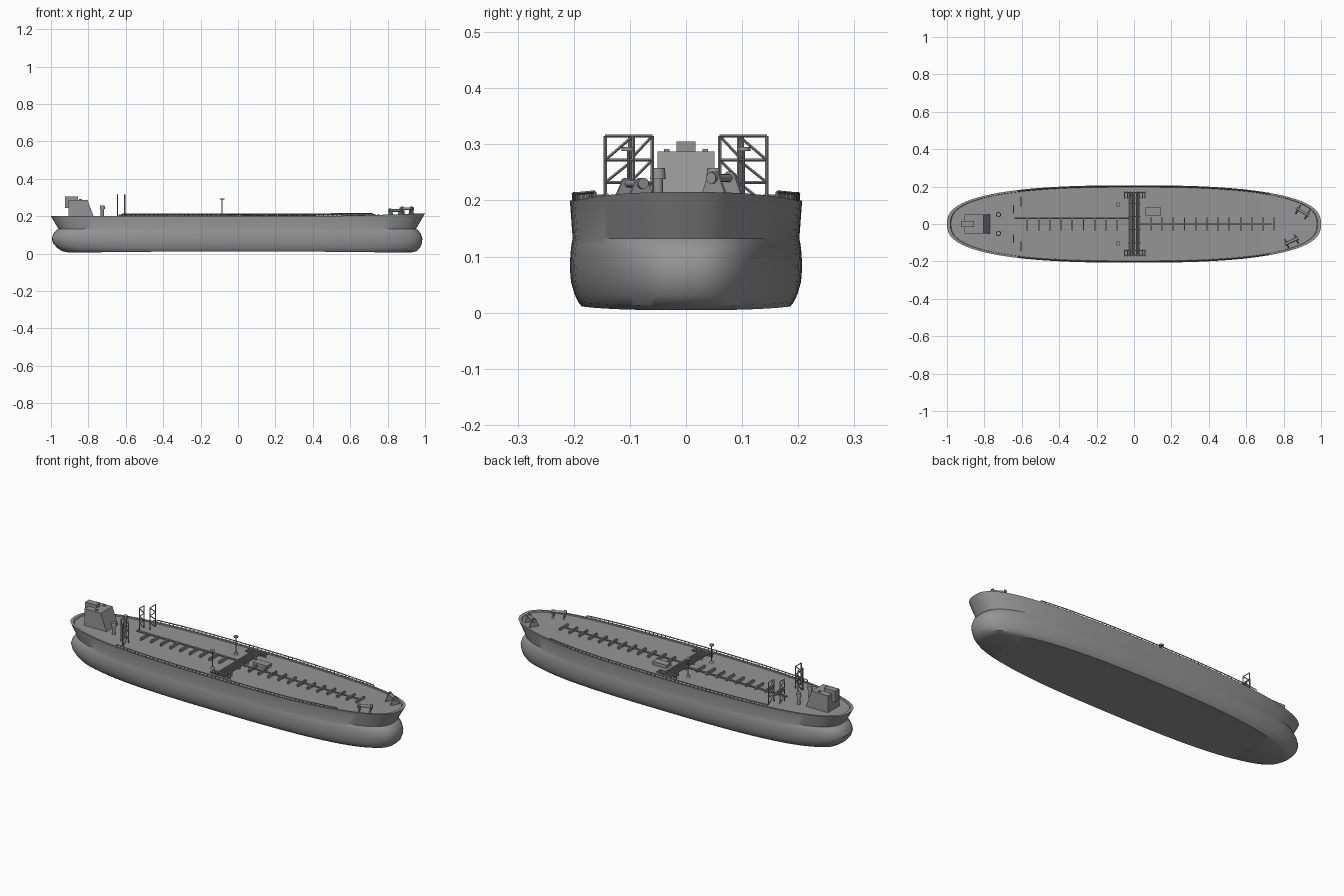
import bpy, bmesh, math
from mathutils import Vector, Matrix

if "Cube" in bpy.data.objects:
    bpy.data.objects.remove(bpy.data.objects["Cube"])

grey = bpy.data.materials.new("ship grey")
grey.use_nodes = True
GREY = (0.3, 0.3, 0.3, 1)
grey.diffuse_color = GREY
grey.node_tree.nodes["Principled BSDF"].inputs["Base Color"].default_value = GREY
DECK = 0.194
POWER = 2.6


def finish(bm, name, smooth=True):
    bmesh.ops.recalc_face_normals(bm, faces=bm.faces)
    mesh = bpy.data.meshes.new(name)
    bm.to_mesh(mesh)
    bm.free()
    mesh.materials.append(grey)
    ob = bpy.data.objects.new(name, mesh)
    bpy.context.collection.objects.link(ob)
    if smooth:
        bpy.ops.object.select_all(action='DESELECT')
        ob.select_set(True)
        bpy.context.view_layer.objects.active = ob
        bpy.ops.object.shade_smooth_by_angle(angle=math.radians(32))
    return ob


def bar(bm, p, q, r, sides=6, r2=None):
    """Round bar from p to q."""
    p, q = Vector(p), Vector(q)
    d = q - p
    m = Matrix.Translation((p + q) / 2) @ d.to_track_quat('Z', 'Y').to_matrix().to_4x4()
    bmesh.ops.create_cone(bm, cap_ends=True, segments=sides, radius1=r,
                          radius2=r if r2 is None else r2, depth=d.length, matrix=m)


def box(bm, x0, x1, y0, y1, z0, z1):
    m = Matrix.Translation(((x0 + x1) / 2, (y0 + y1) / 2, (z0 + z1) / 2))
    bmesh.ops.create_cube(bm, size=1, matrix=m @ Matrix.Diagonal((x1 - x0, y1 - y0, z1 - z0, 1)))


def sheer(x):
    return 0.015 * max(0, (x - 0.4) / 0.6) ** 1.5


# Hull: stacked oval rings (height, aft reach, forward reach, half width)
N = 96
LEVELS = [(0.003, 0.90, 0.92, 0.186), (0.012, 0.94, 0.955, 0.192),
          (0.03, 0.967, 0.973, 0.199), (0.055, 0.988, 0.983, 0.205),
          (0.08, 0.996, 0.986, 0.207), (0.105, 0.988, 0.978, 0.206),
          (0.122, 0.974, 0.966, 0.204), (0.132, 0.96, 0.952, 0.202),
          (0.2, 1.0, 1.0, 0.207), (0.2, 0.982, 0.982, 0.198), (DECK, 0.978, 0.978, 0.197)]
bm = bmesh.new()
rings = []
for z, aft, fwd, half in LEVELS:
    ring = []
    for i in range(N):
        t = 2 * math.pi * i / N
        c, s = math.cos(t), math.sin(t)
        x = math.copysign(abs(c) ** (2 / POWER), c) * (fwd if c > 0 else aft)
        y = math.copysign(abs(s) ** (2 / POWER), s) * half
        lift = sheer(x) if z > 0.15 else 0.009 * (1 - x * x) * max(0, 1 - z / 0.05)
        ring.append(bm.verts.new((x, y, z + lift)))
    rings.append(ring)
for a, b in zip(rings, rings[1:]):
    for i in range(N):
        j = (i + 1) % N
        bm.faces.new((a[i], a[j], b[j], b[i]))
# bottom and deck closed with strips across the beam
for ring in (rings[0], rings[-1]):
    for k in range(N // 2):
        loop = [ring[k], ring[k + 1], ring[(N - k - 1) % N], ring[(N - k) % N]]
        bm.faces.new(list(dict.fromkeys(loop)))
finish(bm, "hull")

# Deckhouse with sloped front, and the overhanging funnel block
bm = bmesh.new()
profile = [(-0.905, DECK), (-0.77, DECK), (-0.805, 0.287), (-0.905, 0.287)]
sides = [[bm.verts.new((x, y, z)) for x, z in profile] for y in (-0.051, 0.051)]
for side in sides:
    bm.faces.new(side)
for i in range(4):
    j = (i + 1) % 4
    bm.faces.new((sides[0][i], sides[0][j], sides[1][j], sides[1][i]))
finish(bm, "deckhouse", False)

bm = bmesh.new()
box(bm, -0.925, -0.856, -0.017, 0.017, 0.243, 0.305)
for y in (-0.034, 0.034):
    box(bm, -0.85, -0.835, y - 0.005, y + 0.005, 0.285, 0.292)
finish(bm, "funnel_and_roof_units", False)

for side, label in ((1, "left"), (-1, "right")):
    # Ventilator
    bm = bmesh.new()
    y = 0.05 * side
    bar(bm, (-0.725, y, DECK), (-0.725, y, 0.24), 0.009, 16)
    bar(bm, (-0.725, y, 0.238), (-0.725, y, 0.258), 0.014, 16, 0.012)
    finish(bm, label + "_ventilator")

    # Lattice towers: two staggered flat frames
    bm = bmesh.new()
    for x, y0, y1 in ((-0.645, 0.06, 0.1), (-0.605, 0.094, 0.144)):
        heights = [0.192, 0.232, 0.272, 0.315]
        inner, outer = y0 * side, y1 * side
        for y in (inner, outer):
            bar(bm, (x, y, heights[0]), (x, y, heights[-1]), 0.0032, 4)
        for lo, hi in zip(heights, heights[1:]):
            bar(bm, (x, inner, hi), (x, outer, hi), 0.0028, 4)
            bar(bm, (x, inner, hi), (x, outer, lo), 0.0025, 4)
    finish(bm, label + "_lattice_tower", False)

    # Lamp mast with disc head and foot
    bm = bmesh.new()
    p = (-0.085, 0.103 * side)
    bar(bm, (*p, DECK), (*p, 0.295), 0.0025, 8)
    bar(bm, (*p, 0.288), (*p, 0.295), 0.012, 16)
    bar(bm, (*p, DECK), (*p, 0.204), 0.011, 16, 0.006)
    finish(bm, label + "_mast")

    # Edge railing following the hull
    bm = bmesh.new()
    steps = 56
    points = []
    for i in range(steps + 1):
        x = -0.62 + 1.34 * i / steps
        y = side * 0.201 * (1 - abs(x) ** POWER) ** (1 / POWER)
        points.append(Vector((x, y, 0.212 + sheer(x) * 0.5)))
    for i, p in enumerate(points):
        bar(bm, (p.x, p.y, DECK), p, 0.0025, 4)
        if i:
            bar(bm, points[i - 1], p, 0.003, 4)
    finish(bm, label + "_railing", False)

    # Loading manifold at the ship's side
    bm = bmesh.new()
    y = 0.155 * side
    for dy in (-0.012, 0.014):
        bar(bm, (-0.052, y + dy, 0.21), (0.062, y + dy, 0.21), 0.003, 6)
    for i in range(8):
        x = -0.05 + 0.0157 * i
        bar(bm, (x, y - 0.018, 0.208), (x, y + 0.018, 0.208), 0.003, 6)
        bar(bm, (x, y, DECK), (x, y, 0.21), 0.003, 6)
    finish(bm, label + "_manifold")

# Cross-deck pipes amidships
bm = bmesh.new()
for i in range(5):
    x = -0.022 + 0.012 * i
    bar(bm, (x, -0.165, 0.205), (x, 0.17, 0.205), 0.0042, 8)
for y in (-0.1, -0.03, 0.04, 0.11):
    box(bm, -0.03, 0.034, y - 0.003, y + 0.003, DECK, 0.203)
finish(bm, "cross_pipes")

# Fore-and-aft pipe line with cross supports
bm = bmesh.new()
bar(bm, (-0.64, 0.031, 0.205), (-0.02, 0.031, 0.205), 0.005, 8)
bar(bm, (0.02, 0, 0.205), (0.735, 0, 0.207), 0.004, 8)
for i in range(23):
    x = -0.57 + 0.06 * i
    if abs(x) > 0.035:
        box(bm, x - 0.004, x + 0.004, -0.036, 0.036, DECK, 0.209 + sheer(x) * 0.5)
finish(bm, "centre_pipeline")

# Deck locker
bm = bmesh.new()
box(bm, 0.06, 0.145, 0.046, 0.087, DECK, 0.212)
finish(bm, "deck_locker", False)

# Bow windlasses: an axle between two tapered plates with drums
for label, cx, cy, turn, top in (("left", 0.902, 0.064, -30, 0.252),
                                 ("right", 0.842, -0.092, 25, 0.24)):
    bm = bmesh.new()
    base = DECK + sheer(cx) - 0.002
    tall = top - base
    axle = tall * 0.75
    for x in (-0.028, 0.028):
        outline = [(-0.027, 0), (0.027, 0), (0.011, tall * 0.85), (0.005, tall),
                   (-0.005, tall), (-0.011, tall * 0.85)]
        a = [bm.verts.new((x - 0.003, y, z)) for y, z in outline]
        b = [bm.verts.new((x + 0.003, y, z)) for y, z in outline]
        bm.faces.new(a)
        bm.faces.new(b)
        for i in range(6):
            j = (i + 1) % 6
            bm.faces.new((a[i], a[j], b[j], b[i]))
    bar(bm, (-0.036, 0, axle), (0.036, 0, axle), 0.007, 12)
    for x in (-0.036, 0.036):
        bar(bm, (x - 0.003, 0, axle), (x + 0.003, 0, axle), 0.01, 14)
    ob = finish(bm, label + "_windlass")
    ob.location = (cx, cy, base)
    ob.rotation_euler.z = math.radians(turn)
